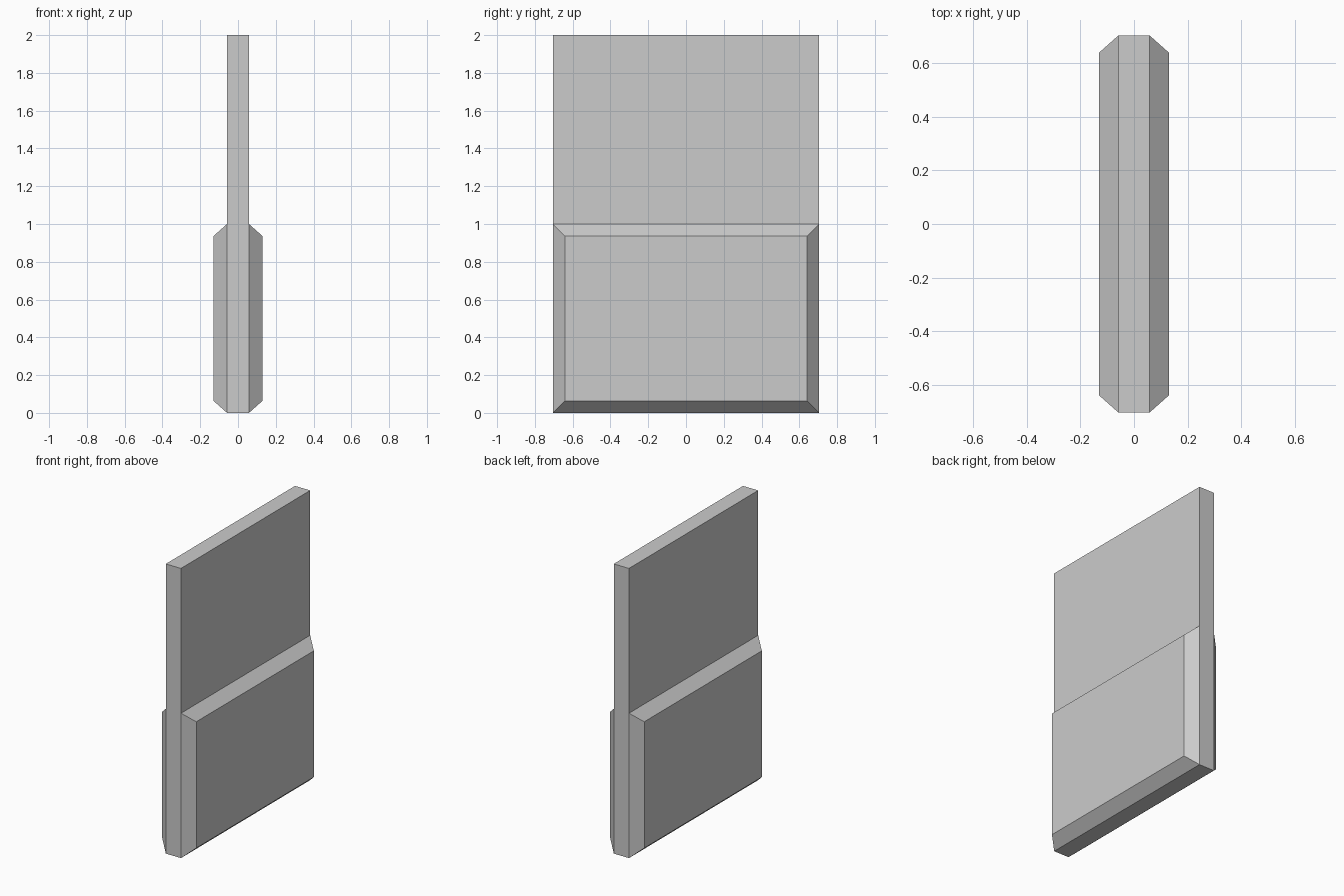
import bpy, bmesh
from mathutils import Matrix

if "Cube" in bpy.data.objects:
    bpy.data.objects.remove(bpy.data.objects["Cube"])

WIDTH, DEPTH, HEIGHT = 0.116, 1.41, 2.0
BEVEL, RAISE = 0.064, 0.072

# Upright slab
bm = bmesh.new()
bmesh.ops.create_cube(bm, size=1, matrix=Matrix.Translation((0, 0, HEIGHT / 2))
                      @ Matrix.Diagonal((WIDTH, DEPTH, HEIGHT, 1)))

# Split halfway up, so the lower half can carry the raised panels
bmesh.ops.bisect_plane(bm, geom=bm.verts[:] + bm.edges[:] + bm.faces[:],
                       plane_co=(0, 0, 1), plane_no=(0, 0, 1))
bm.normal_update()

# Raised panels with sloped borders on both broad sides
sides = [f for f in bm.faces
         if abs(f.normal.x) > 0.9 and f.calc_center_median().z < 1]
for side in sides:
    panel = bmesh.ops.inset_region(bm, faces=[side], thickness=BEVEL,
                                   use_even_offset=True, use_boundary=True)
    bmesh.ops.translate(bm, verts=side.verts[:],
                        vec=(RAISE if side.normal.x > 0 else -RAISE, 0, 0))

bmesh.ops.recalc_face_normals(bm, faces=bm.faces[:])
mesh = bpy.data.meshes.new("panelled_slab")
bm.to_mesh(mesh)
bm.free()
slab = bpy.data.objects.new("panelled_slab", mesh)
bpy.context.collection.objects.link(slab)
